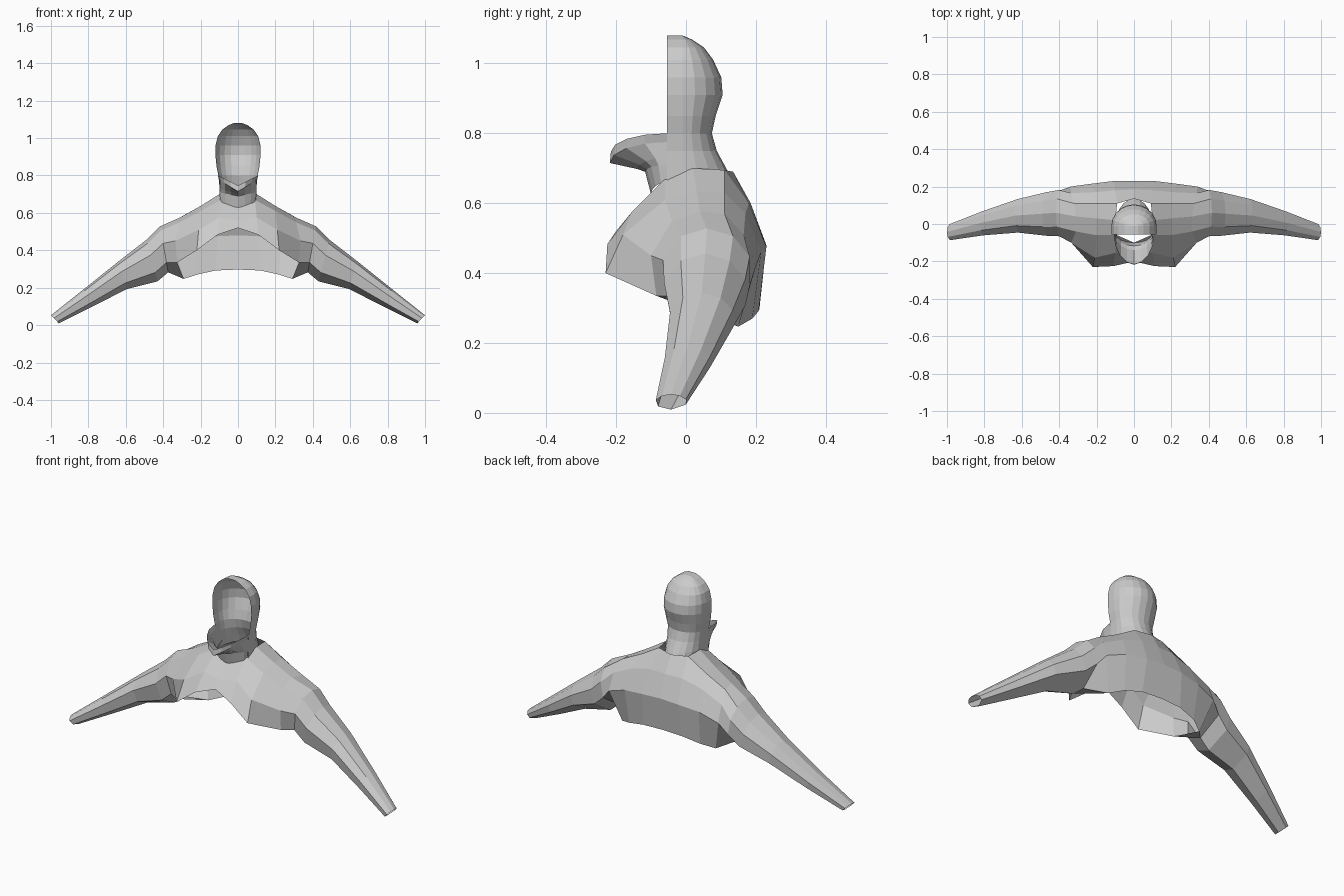
import bpy, bmesh
from math import sin, cos, pi, radians

if "Cube" in bpy.data.objects:
    bpy.data.objects.remove(bpy.data.objects["Cube"])


def make_object(name, verts, faces, mirror=False):
    me = bpy.data.meshes.new(name)
    bm = bmesh.new()
    vs = [bm.verts.new(v) for v in verts]
    for f in faces:
        bm.faces.new([vs[i] for i in f])
    bmesh.ops.delete(bm, geom=[v for v in bm.verts if not v.link_faces], context='VERTS')
    bmesh.ops.recalc_face_normals(bm, faces=bm.faces[:])
    bm.to_mesh(me)
    bm.free()
    ob = bpy.data.objects.new(name, me)
    bpy.context.collection.objects.link(ob)
    if mirror:
        mod = ob.modifiers.new("mirror", 'MIRROR')
        mod.use_axis[0] = True
        mod.merge_threshold = 0.002
    return ob


def loft(rows, skip=(), closed_from=None):
    n = len(rows[0])
    faces = []
    for r in range(len(rows) - 1):
        closed = closed_from is not None and r >= closed_from
        for i in range(n if closed else n - 1):
            if (r, i) not in skip:
                j = (i + 1) % n
                faces.append((r * n + i, r * n + j, (r + 1) * n + j, (r + 1) * n + i))
    return [v for row in rows for v in row], faces


# torso: profiles from front hem, over the shoulder, to back hem
torso = [
    [(0, -.20, .52), (0, -.165, .56), (0, -.10, .63), (0, .02, .68),
     (0, .135, .69), (0, .185, .60), (0, .23, .48), (0, .21, .297)],
    [(.11, -.225, .483), (.10, -.155, .575), (.09, -.06, .67), (.10, .02, .70),
     (.09, .11, .695), (.10, .18, .60), (.11, .23, .475), (.12, .208, .292)],
    [(.22, -.23, .40), (.21, -.18, .51), (.20, -.06, .61), (.20, .03, .637),
     (.20, .11, .63), (.21, .17, .57), (.23, .215, .46), (.22, .19, .27)],
    [(.325, -.085, .335), (.335, -.10, .45), (.31, -.04, .55), (.31, .04, .575),
     (.32, .11, .57), (.335, .165, .51), (.34, .20, .42), (.29, .15, .247)],
]

# arms: tilted eight-sided rings (x, y, z, half depth, half height, tilt)
ANGLES = [-35, 15, 55, 90, 125, 160, 200, 270]


def arm_ring(x, y, z, ry, rn, tilt):
    row = []
    for a in ANGLES:
        n = rn * sin(radians(a))
        row.append((x + n * sin(radians(tilt)), y - ry * cos(radians(a)),
                    z + n * cos(radians(tilt))))
    return row


arms = [arm_ring(*a) for a in (
    (.395, .06, .405, .13, .125, 10),
    (.46, .055, .345, .122, .115, 15),
    (.615, .045, .268, .094, .078, 15),
    (.80, .005, .146, .068, .052, 28),
    (.979, -.043, .031, .045, .030, 44))]
verts, faces = loft(torso + arms, skip={(0, 2), (0, 3)}, closed_from=3)
make_object("torso_and_arms", verts, faces, mirror=True)

# hollow head and nape: rows of (z, half width, back y)
FRONT = -.055
head = []
for z, w, b in ((.66, .10, .135), (.70, .10, .115), (.75, .10, .088), (.80, .105, .074),
                (.85, .115, .085), (.91, .121, .105), (.96, .120, .101), (1.01, .108, .078),
                (1.045, .084, .052), (1.068, .052, .018), (1.08, .022, -.01)):
    arc = [(w * cos(pi * i / 10), -.01 + (b + .01) * sin(pi * i / 10), z) for i in range(11)]
    head.append([(w, FRONT, z)] + arc + [(-w, FRONT, z)])
verts, faces = loft(head)
last = (len(head) - 1) * 13
top = list(range(last, last + 13))
faces.append(top)
make_object("head", verts, faces)

# jaw and throat: rows of (half width, depth, centre z, side z)
jaw = []
for w, d, zc, zs in ((.108, .160, .747, .80), (.100, .163, .715, .775),
                     (.100, .085, .698, .73), (.100, .062, .690, .71), (.095, .045, .625, .66)):
    row = []
    for i in range(9):
        t = pi * (i / 8 - .5)
        s = abs(sin(t))
        row.append((w * sin(t), FRONT - d * cos(t), zc + (zs - zc) * s))
    jaw.append(row)
make_object("jaw_and_throat", *loft(jaw))
